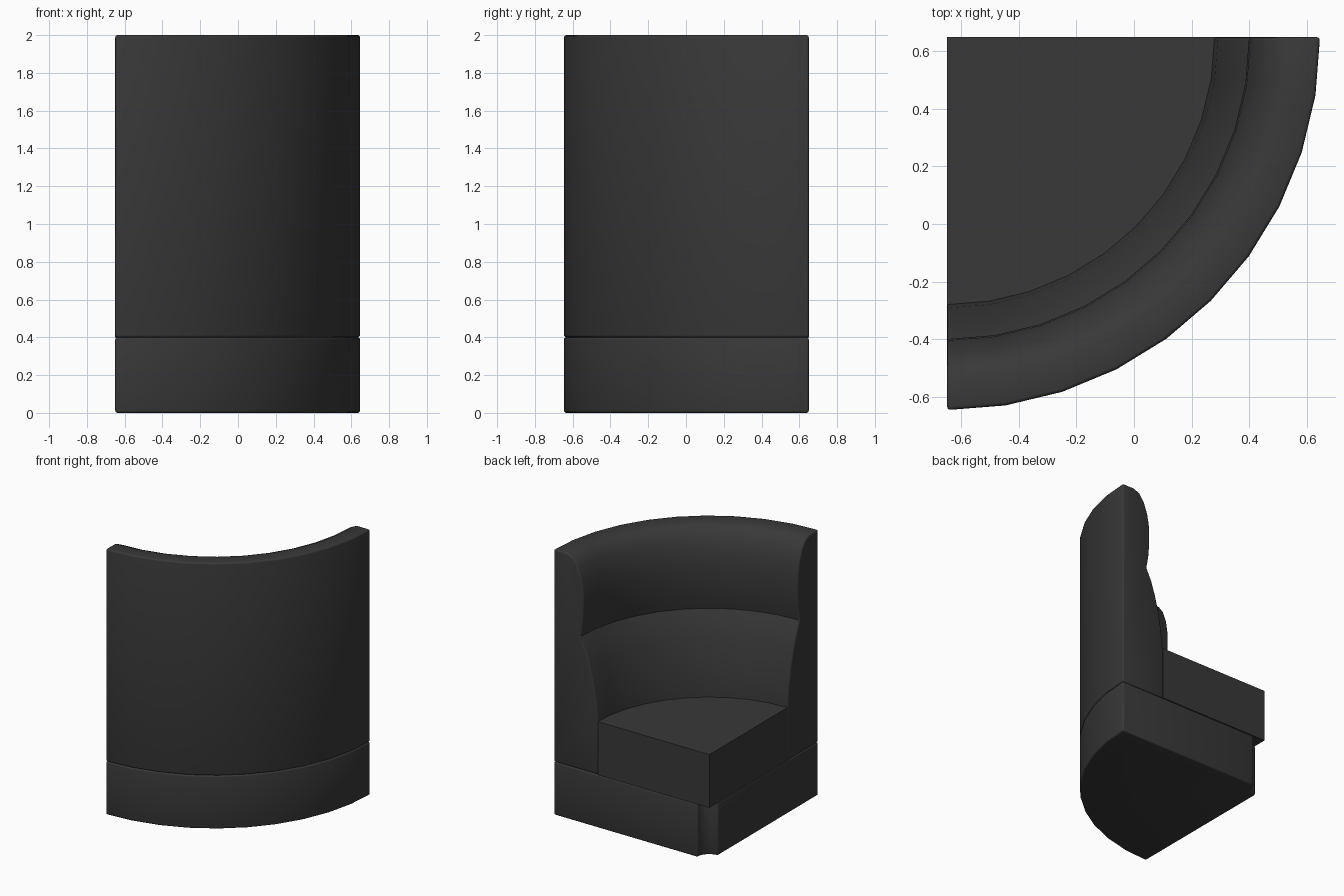
import bpy, bmesh, math

if "Cube" in bpy.data.objects:
    bpy.data.objects.remove(bpy.data.objects["Cube"])

CORNER = (-0.65, 0.65)   # axis of the quarter circle
STEPS = 10


def quarter_sweep(name, profile, bevel=0.0):
    """Sweep a closed (radius, z) profile through 90 degrees about the corner."""
    bm = bmesh.new()
    rings = []
    for i in range(STEPS + 1):
        a = math.radians(-90 + 90 * i / STEPS)
        rings.append([bm.verts.new((CORNER[0] + r * math.cos(a),
                                    CORNER[1] + r * math.sin(a), z))
                      for r, z in profile])
    n = len(profile)
    for a, b in zip(rings, rings[1:]):
        for k in range(n):
            m = (k + 1) % n
            bm.faces.new((a[k], a[m], b[m], b[k]))
    bm.faces.new(rings[0])
    bm.faces.new(rings[-1])
    bmesh.ops.remove_doubles(bm, verts=bm.verts, dist=1e-5)
    bmesh.ops.recalc_face_normals(bm, faces=bm.faces)
    mesh = bpy.data.meshes.new(name)
    bm.to_mesh(mesh)
    bm.free()
    obj = bpy.data.objects.new(name, mesh)
    bpy.context.collection.objects.link(obj)
    bpy.ops.object.select_all(action='DESELECT')
    obj.select_set(True)
    bpy.context.view_layer.objects.active = obj
    if bevel:
        mod = obj.modifiers.new("soft_edges", 'BEVEL')
        mod.width = bevel
        mod.segments = 3
        mod.limit_method = 'ANGLE'
        mod.angle_limit = math.radians(50)
        bpy.ops.object.modifier_apply(modifier=mod.name)
    bpy.ops.object.shade_smooth_by_angle(angle=math.radians(31))
    # dark upholstery
    obj.data.materials.append(dark)
    return obj


dark = bpy.data.materials.new("dark_upholstery")
dark.diffuse_color = (0.04, 0.04, 0.04, 1)
dark.use_nodes = True
dark.node_tree.nodes["Principled BSDF"].inputs["Base Color"].default_value = dark.diffuse_color

# plinth with a small concave notch at the inner corner
quarter_sweep("base", [(0.1, 0), (1.297, 0), (1.297, 0.4), (0.1, 0.4)], 0.012)

# seat wedge
quarter_sweep("seat_cushion", [(0, 0.4), (0.93, 0.4), (0.93, 0.8), (0, 0.8)])

# backrest: lumbar slope below, padded head roll above
quarter_sweep("backrest", [
    (0.93, 0.4), (1.297, 0.4), (1.297, 2.0), (1.19, 2.0), (1.14, 1.977),
    (1.10, 1.92), (1.07, 1.84), (1.055, 1.76), (1.05, 1.68), (1.052, 1.58),
    (1.06, 1.49), (1.077, 1.40), (1.033, 1.31), (0.997, 1.20), (0.963, 1.06),
    (0.942, 0.93), (0.93, 0.8)], 0.012)
